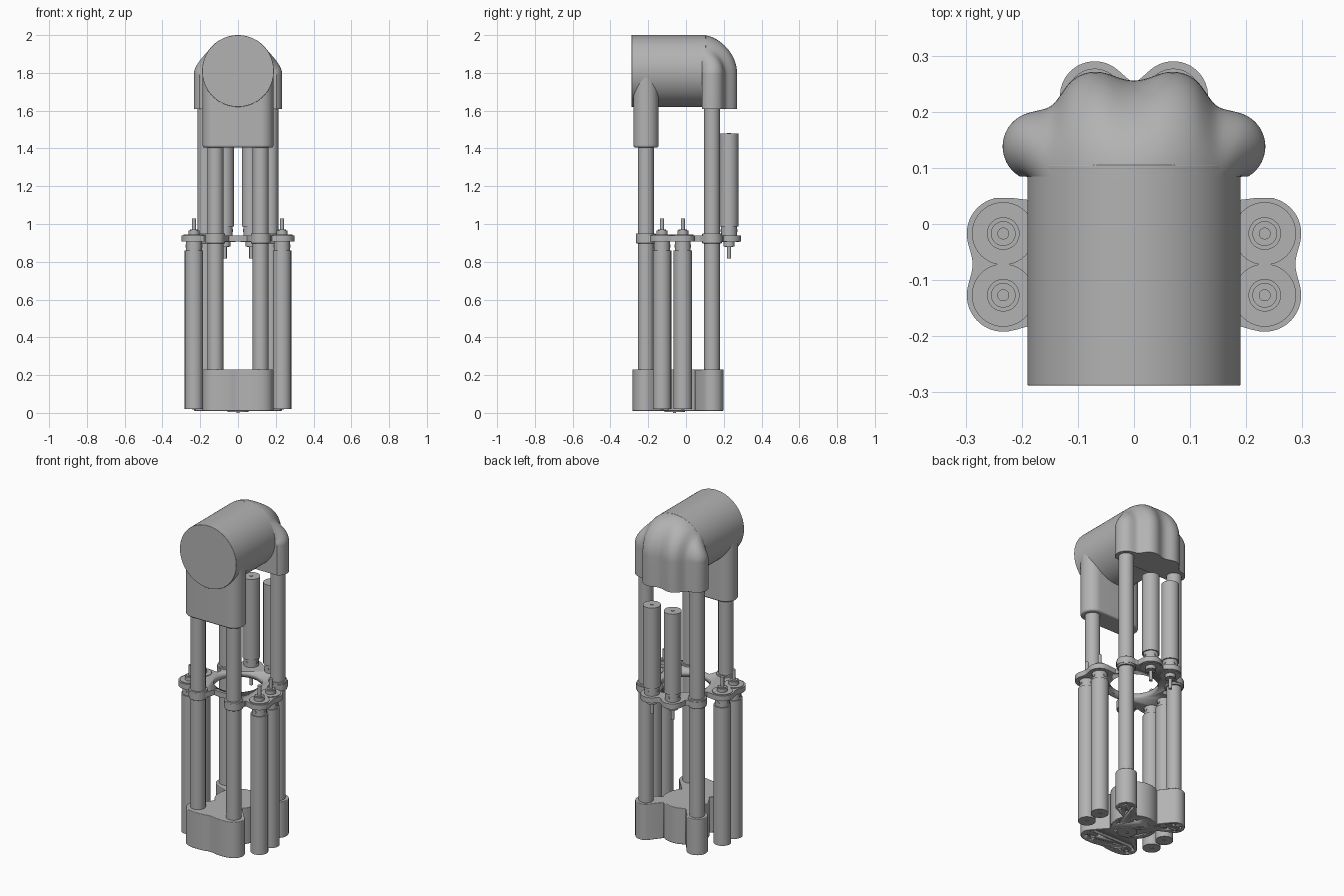
import bpy, bmesh, math
from mathutils import Matrix, Vector

old = bpy.data.objects.get("Cube")
if old:
    bpy.data.objects.remove(old)

grey = bpy.data.materials.new("plain_grey")
grey.use_nodes = True
colour = (0.45, 0.45, 0.45, 1)
grey.diffuse_color = colour
grey.node_tree.nodes["Principled BSDF"].inputs["Base Color"].default_value = colour

FRONT_ROD, REAR_ROD = (0.12, -0.212), (0.172, 0.138)
SIDE_ACT = [(0.233, -0.017), (0.233, -0.127)]
REAR_ACT = (0.07, 0.228)


def finish(name, bm, bevel=0):
    bmesh.ops.recalc_face_normals(bm, faces=bm.faces)
    mesh = bpy.data.meshes.new(name)
    bm.to_mesh(mesh)
    bm.free()
    mesh.materials.append(grey)
    ob = bpy.data.objects.new(name, mesh)
    bpy.context.collection.objects.link(ob)
    bpy.ops.object.select_all(action='DESELECT')
    ob.select_set(True)
    bpy.context.view_layer.objects.active = ob
    if bevel:
        mod = ob.modifiers.new("edge", 'BEVEL')
        mod.width, mod.segments, mod.angle_limit = bevel, 3, math.radians(60)
    bpy.ops.object.shade_smooth_by_angle(angle=math.radians(35))
    return ob


def add_cyl(bm, x, y, z0, z1, r, n=40):
    bmesh.ops.create_cone(bm, cap_ends=True, segments=n, radius1=r, radius2=r, depth=z1 - z0,
                          matrix=Matrix.Translation((x, y, (z0 + z1) / 2)))


def both(circles):
    return [(s * x, y, r) for x, y, r in circles for s in (1, -1)]


def outline(circles, k, n=240, centre=(0, 0), span=math.tau, cuts=()):
    """Smoothly merged circles, traced along rays from a centre."""
    def dist(p):
        d = 1
        for x, y, r in circles:
            e = math.hypot(p.x - x, p.y - y) - r
            h = max(k - abs(d - e), 0) / k
            d = min(d, e) - h * h * k / 4
        for x, y, r in cuts:
            e = r - math.hypot(p.x - x, p.y - y)
            h = max(k - abs(d - e), 0) / k
            d = max(d, e) + h * h * k / 4
        return d
    points, c = [], Vector(centre)
    for i in range(n if span == math.tau else n + 1):
        a = span * i / n
        ray, t = Vector((math.cos(a), math.sin(a))), 0.45
        for _ in range(120):
            t -= dist(c + ray * t) * 0.6
        points.append(c + ray * t)
    return points


def prism(bm, points, z0, z1):
    face = bm.faces.new([bm.verts.new((p.x, p.y, z0)) for p in points])
    up = bmesh.ops.extrude_face_region(bm, geom=[face])["geom"]
    bmesh.ops.translate(bm, verts=[g for g in up if isinstance(g, bmesh.types.BMVert)],
                        vec=(0, 0, z1 - z0))


def cut(ob, bm):
    cutter = finish("cutter", bm)
    cutter.hide_render = True
    mod = ob.modifiers.new("cut", 'BOOLEAN')
    mod.operation, mod.object, mod.solver = 'DIFFERENCE', cutter, 'EXACT'
    bpy.context.view_layer.objects.active = ob
    for name in [m.name for m in ob.modifiers if m.type in {'BEVEL', 'BOOLEAN'}]:
        bpy.ops.object.modifier_apply(modifier=name)
    bpy.data.objects.remove(cutter)


# Base with four lobes, hollowed around the side actuators
bm = bmesh.new()
lobes = both([(*FRONT_ROD, 0.067), (*REAR_ROD, 0.06), (0.05, -0.212, 0.067)])
prism(bm, outline(lobes + [(0, 0, 0.13)], 0.05,
                  cuts=both([(x, y, 0.056) for x, y in SIDE_ACT])), 0.01, 0.23)
base = finish("base", bm, 0.01)

# Screw holes under the base
bm = bmesh.new()
for x, y in (FRONT_ROD, REAR_ROD):
    for s in (1, -1):
        for i in range(4):
            a = math.tau * (i + 0.5) / 4
            add_cyl(bm, s * x + 0.035 * math.cos(a), y + 0.035 * math.sin(a), -0.01, 0.025, 0.008, 12)
for i in range(6):
    a = math.tau * i / 6
    add_cyl(bm, 0.095 * math.cos(a), 0.095 * math.sin(a) - 0.02, -0.01, 0.025, 0.007, 12)
cut(base, bm)

bm = bmesh.new()
add_cyl(bm, 0, -0.06, 0.005, 0.02, 0.055)
add_cyl(bm, 0, -0.06, 0, 0.02, 0.008, 16)
finish("base_hub", bm)

# Middle plate with its round opening
bm = bmesh.new()
lobes = both([(*FRONT_ROD, 0.053), (*REAR_ROD, 0.055), (*REAR_ACT, 0.062)]
             + [(x, y, 0.065) for x, y in SIDE_ACT])
prism(bm, outline(lobes + [(0, 0, 0.165)], 0.05), 0.908, 0.94)
plate = finish("middle_plate", bm)
bm = bmesh.new()
add_cyl(bm, 0, 0, 0.8, 1.05, 0.135, 64)
cut(plate, bm)

# Rods with clamping collars
for side, s in (("left", 1), ("right", -1)):
    for place, (x, y), top in (("front", FRONT_ROD, 1.45), ("rear", REAR_ROD, 1.7)):
        bm = bmesh.new()
        add_cyl(bm, s * x, y, 0.2, top, 0.042)
        finish(f"{place}_{side}_rod", bm)
        bm = bmesh.new()
        add_cyl(bm, s * x, y, 0.897, 0.95, 0.052)
        finish(f"{place}_{side}_collar", bm, 0.003)


def actuator(name, x, y, length, up):
    """Tube, neck, seat ring, boss and pin; up is the way the pin points."""
    face = 0.908 if up > 0 else 0.94
    parts = [(-length, -0.048, 0.049), (-0.049, 0.002, 0.042), (0.031, 0.036, 0.056),
             (0.03, 0.058, 0.029), (0.05, 0.062, 0.022), (0.05, 0.122, 0.0105)]
    bm = bmesh.new()
    for a, b, r in parts:
        z0, z1 = sorted((face + up * a, face + up * b))
        add_cyl(bm, x, y, z0, z1, r)
    # Small screws round the neck and a cap screw on the far end
    for i in range(4):
        a = math.tau * i / 4
        m = (Matrix.Translation((x + 0.041 * math.cos(a), y + 0.041 * math.sin(a), face - up * 0.025))
             @ Matrix.Rotation(a, 4, 'Z') @ Matrix.Rotation(math.pi / 2, 4, 'Y'))
        bmesh.ops.create_cone(bm, cap_ends=True, segments=12, radius1=0.008, radius2=0.008,
                              depth=0.007, matrix=m)
    end = face - up * length
    add_cyl(bm, x, y, end - 0.003, end + 0.003, 0.01, 16)
    finish(name, bm)


for side, s in (("left", 1), ("right", -1)):
    for i, (x, y) in enumerate(SIDE_ACT):
        actuator(f"side_{side}_actuator_{i + 1}", s * x, y, 0.888, 1)
    actuator(f"rear_{side}_actuator", s * REAR_ACT[0], REAR_ACT[1], 0.54, -1)

# Front socket under the head
bm = bmesh.new()
prism(bm, [Vector((math.copysign(FRONT_ROD[0], math.cos(a)) + 0.067 * math.cos(a),
                   FRONT_ROD[1] + 0.067 * math.sin(a)))
           for a in [math.tau * (i + 0.5) / 64 for i in range(64)]], 1.405, 1.8)
finish("front_socket", bm, 0.01)

# Head drum
bm = bmesh.new()
bmesh.ops.create_cone(bm, cap_ends=True, segments=96, radius1=0.19, radius2=0.19, depth=0.393,
                      matrix=Matrix.Translation((0, -0.0915, 1.81)) @ Matrix.Rotation(math.pi / 2, 4, 'X'))
finish("head_drum", bm, 0.002)

# Rear elbow: drum rim flowing down into a lobed skirt
bm = bmesh.new()
y0, n, steps = 0.085, 120, 20
skirt = outline(both([(*REAR_ROD, 0.062), (0.07, 0.209, 0.062)]) + [(0, 0.1, 0.13)],
                0.06, n, (0, y0), math.pi)
rows = []
for j in range(steps + 1):
    a = math.pi / 2 * j / steps
    row = []
    for i, p in enumerate(skirt):
        t = math.pi * i / n
        rim = Vector((0.19 * math.cos(t), 1.81 + 0.19 * math.sin(t)))
        row.append(bm.verts.new((rim.x + (p.x - rim.x) * math.sin(a),
                                 y0 + (p.y - y0) * math.sin(a),
                                 1.79 + (rim.y - 1.79) * math.cos(a))))
    rows.append(row)
rows.append([bm.verts.new((p.x, p.y, 1.61)) for p in skirt])
for upper, lower in zip(rows, rows[1:]):
    for i in range(n):
        bm.faces.new((upper[i], upper[i + 1], lower[i + 1], lower[i]))
bm.faces.new(rows[-1])
bmesh.ops.remove_doubles(bm, verts=bm.verts, dist=0.0001)
bmesh.ops.holes_fill(bm, edges=[e for e in bm.edges if e.is_boundary])
finish("rear_elbow", bm)
